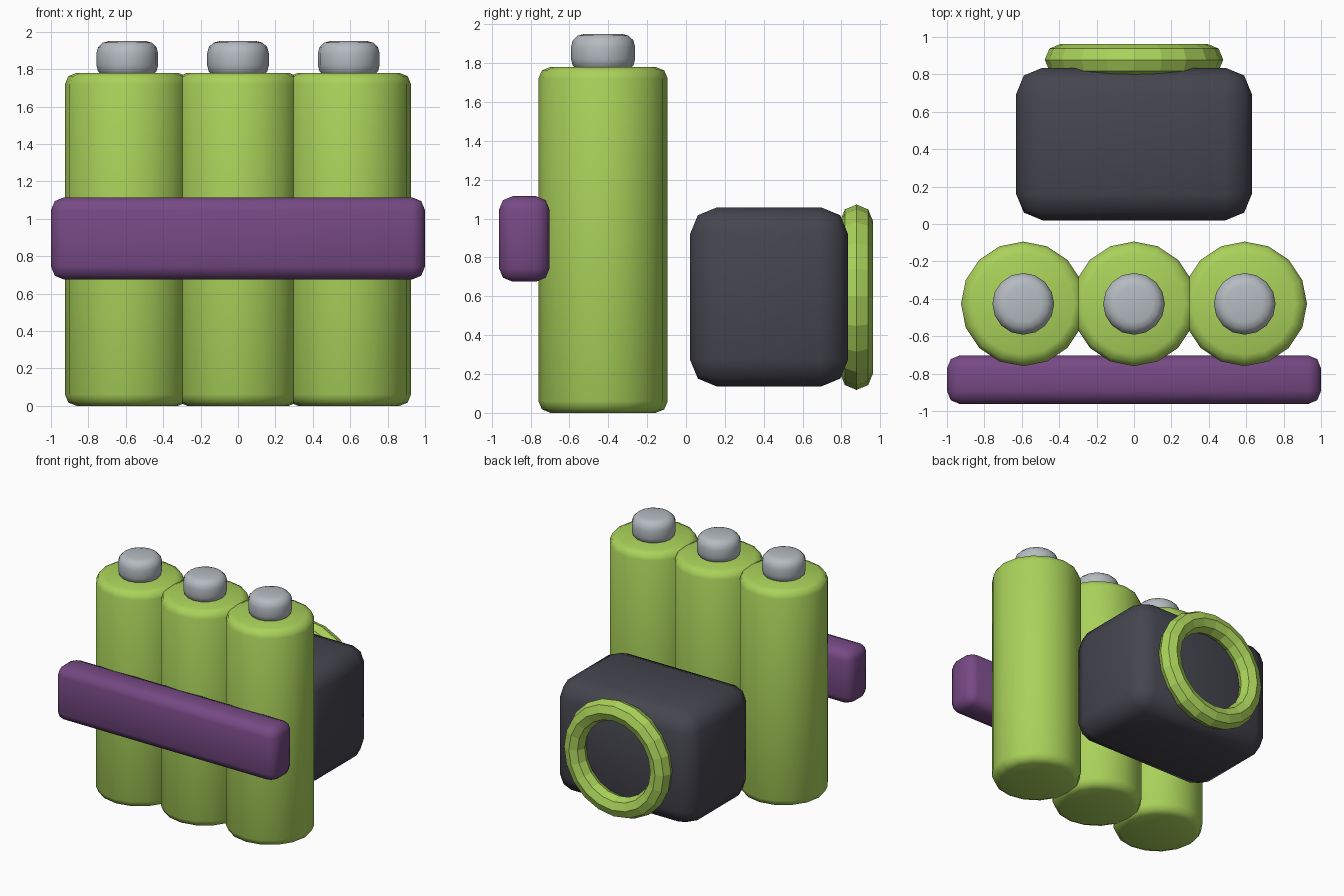
import bpy, bmesh, math

if "Cube" in bpy.data.objects:
    bpy.data.objects.remove(bpy.data.objects["Cube"])


def material(name, rgb):
    lin = [(c / 255 / 12.92) if c < 11 else ((c / 255 + 0.055) / 1.055) ** 2.4 for c in rgb]
    m = bpy.data.materials.new(name)
    m.diffuse_color = (*lin, 1)
    m.use_nodes = True
    m.node_tree.nodes["Principled BSDF"].inputs["Base Color"].default_value = m.diffuse_color
    return m


GREEN = material("lime green", (170, 210, 90))
PURPLE = material("purple", (118, 73, 132))
DARK = material("charcoal", (69, 69, 79))
GREY = material("light grey", (180, 187, 192))


def finish(obj, name, mat, bevel=0, segments=2, smooth=True):
    obj.name = name
    obj.data.materials.append(mat)
    if bevel:
        b = obj.modifiers.new("rounded edges", 'BEVEL')
        b.width, b.segments = bevel, segments
        b.limit_method, b.angle_limit = 'ANGLE', math.radians(40)
        bpy.ops.object.modifier_apply(modifier=b.name)
    if smooth:
        bpy.ops.object.shade_smooth_by_angle(angle=math.radians(50))
    return obj


def box(name, lo, hi, mat, bevel):
    bpy.ops.mesh.primitive_cube_add(size=1, location=[(a + b) / 2 for a, b in zip(lo, hi)])
    obj = bpy.context.object
    obj.scale = [b - a for a, b in zip(lo, hi)]
    bpy.ops.object.transform_apply(location=False, rotation=False, scale=True)
    return finish(obj, name, mat, bevel)


def cylinder(name, x, y, z0, z1, r, mat, bevel, segments=2):
    bpy.ops.mesh.primitive_cylinder_add(vertices=16, radius=r, depth=z1 - z0,
                                        location=(x, y, (z0 + z1) / 2))
    return finish(bpy.context.object, name, mat, bevel, segments)


# three sticks with grey caps
for label, x in (("left", -0.592), ("middle", 0), ("right", 0.592)):
    cylinder(label + "_stick", x, -0.427, 0, 1.78, 0.333, GREEN, 0.06)
    cylinder(label + "_cap", x, -0.427, 1.755, 1.95, 0.165, GREY, 0.065, 3)

# strap across the front
box("strap", (-1, -0.963, 0.675), (1, -0.702, 1.115), PURPLE, 0.07)

# rear box with a faceted ring on its back
box("rear_box", (-0.63, 0.02, 0.135), (0.63, 0.835, 1.058), DARK, 0.14)
bpy.ops.mesh.primitive_torus_add(major_segments=20, minor_segments=8, major_radius=0.392,
                                 minor_radius=0.085, location=(0, 0.878, 0.595),
                                 rotation=(math.pi / 2, 0, 0))
finish(bpy.context.object, "dial_ring", GREEN, smooth=False)
